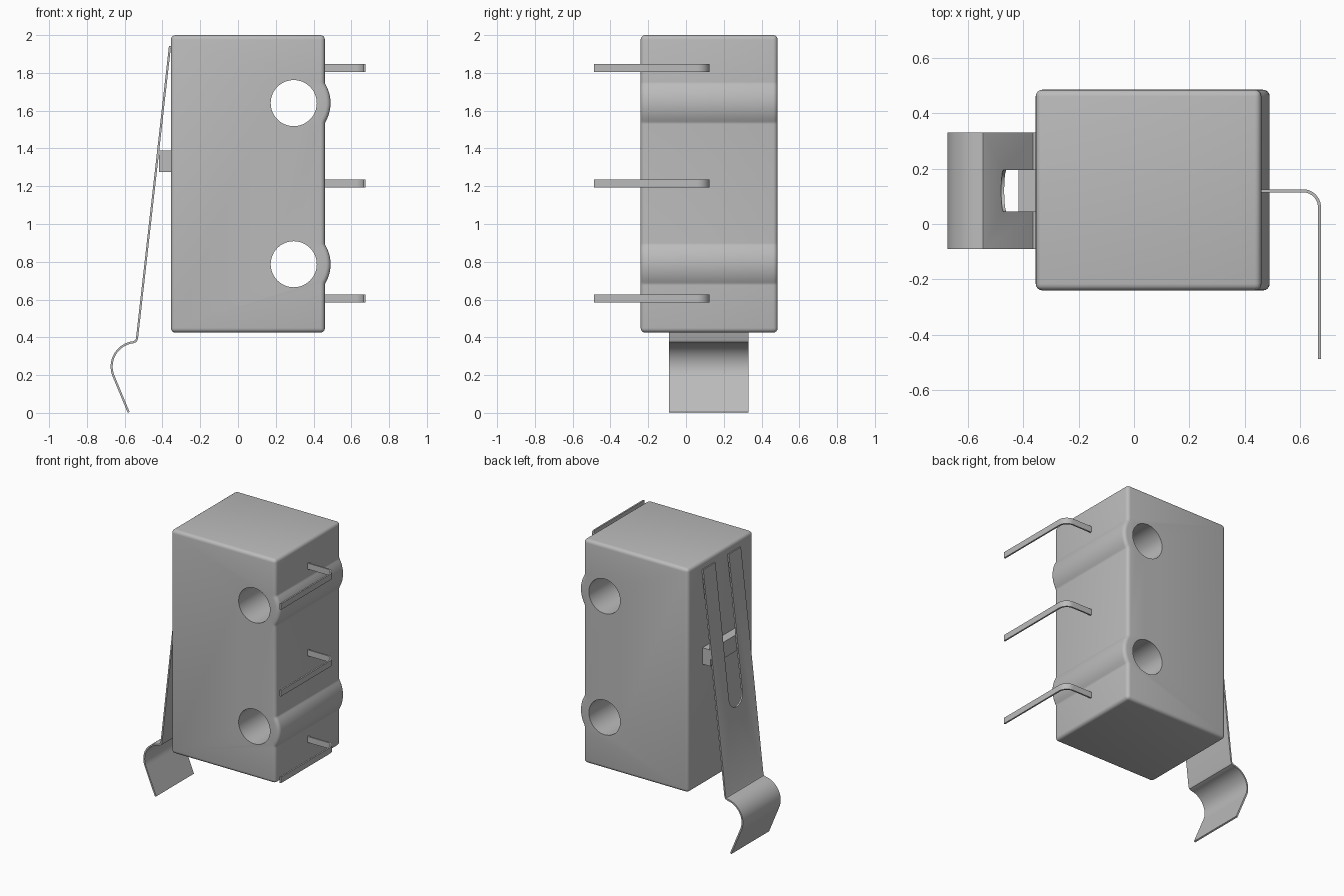
import bpy, bmesh, math
from mathutils import Vector

if "Cube" in bpy.data.objects:
    bpy.data.objects.remove(bpy.data.objects["Cube"], do_unlink=True)

grey = bpy.data.materials.new("light grey")
grey.use_nodes = True
grey.diffuse_color = (0.5, 0.5, 0.5, 1)
grey.node_tree.nodes["Principled BSDF"].inputs["Base Color"].default_value = grey.diffuse_color

MID_Y = 0.12
HOLE_X, HOLE_R, HOLE_ZS = 0.295, 0.122, (0.787, 1.64)


def arc(cx, cy, r, start, end, n):
    """Points on an arc, angles in degrees."""
    angles = [math.radians(start + (end - start) * i / n) for i in range(n + 1)]
    return [(cx + r * math.cos(a), cy + r * math.sin(a)) for a in angles]


def prism(name, outline, place, low, high):
    """Extrude a 2D outline from low to high; place maps (u, v, w) to 3D."""
    bm = bmesh.new()
    rings = [[bm.verts.new(place(u, v, w)) for u, v in outline] for w in (low, high)]
    for ring in rings:
        bm.faces.new(ring)
    n = len(outline)
    for i in range(n):
        j = (i + 1) % n
        bm.faces.new((rings[0][i], rings[0][j], rings[1][j], rings[1][i]))
    bmesh.ops.recalc_face_normals(bm, faces=bm.faces)
    mesh = bpy.data.meshes.new(name)
    bm.to_mesh(mesh)
    bm.free()
    ob = bpy.data.objects.new(name, mesh)
    bpy.context.collection.objects.link(ob)
    mesh.materials.append(grey)
    return ob


def strip(path, thickness):
    """Closed outline of a thin sheet that follows a centre line."""
    pts = [Vector(p) for p in path]
    sides = ([], [])
    for i, p in enumerate(pts):
        a = (p - pts[i - 1]).normalized() if i else None
        b = (pts[i + 1] - p).normalized() if i < len(pts) - 1 else None
        a, b = a or b, b or a
        t = (a + b).normalized()
        offset = Vector((-t.y, t.x)) * thickness / 2 / max(t.dot(a), 0.5)
        sides[0].append(tuple(p + offset))
        sides[1].append(tuple(p - offset))
    return sides[0] + sides[1][::-1]


def select(ob):
    bpy.ops.object.select_all(action='DESELECT')
    ob.select_set(True)
    bpy.context.view_layer.objects.active = ob


def smooth(ob, degrees=35):
    select(ob)
    bpy.ops.object.shade_smooth_by_angle(angle=math.radians(degrees))


def cut(ob, cutter):
    mod = ob.modifiers.new("cut", 'BOOLEAN')
    mod.operation, mod.solver, mod.object = 'DIFFERENCE', 'EXACT', cutter
    select(ob)
    bpy.ops.object.modifier_apply(modifier=mod.name)
    bpy.data.objects.remove(cutter, do_unlink=True)


def along_y(u, v, w):
    return (u, w, v)


def along_x(u, v, w):
    return (w, u, v)


def along_z(u, v, w):
    return (u, v, w)


# Body: box profile with a filleted bulge beside each mounting hole
LEFT, RIGHT, BOTTOM, TOP = -0.355, 0.46, 0.425, 2.0
BULGE_R, FILLET = 0.195, 0.03
reach = RIGHT + FILLET - HOLE_X
rise = math.sqrt((BULGE_R + FILLET) ** 2 - reach ** 2)
slope = math.degrees(math.atan2(rise, reach))
profile = [(LEFT, TOP), (LEFT, BOTTOM), (RIGHT, BOTTOM)]
for z in HOLE_ZS:
    profile += arc(RIGHT + FILLET, z - rise, FILLET, 180, 180 - slope, 5)
    profile += arc(HOLE_X, z, BULGE_R, -slope, slope, 14)[1:-1]
    profile += arc(RIGHT + FILLET, z + rise, FILLET, 180 + slope, 180, 5)
profile.append((RIGHT, TOP))
body = prism("switch_body", profile, along_y, -0.24, 0.485)
bevel = body.modifiers.new("rounded edges", 'BEVEL')
bevel.width, bevel.segments = 0.024, 4
bevel.limit_method, bevel.angle_limit = 'ANGLE', math.radians(40)
bevel.use_clamp_overlap = False
select(body)
bpy.ops.object.modifier_apply(modifier=bevel.name)

# Mounting holes
for z in HOLE_ZS:
    circle = arc(HOLE_X, z, HOLE_R, 0, 360, 48)[:-1]
    cut(body, prism("hole_cutter", circle, along_y, -1, 1))
smooth(body)

# Push button under the lever
prism("push_button", [(-0.418, 1.275), (-0.3, 1.275), (-0.3, 1.39), (-0.418, 1.39)],
      along_y, MID_Y - 0.205, MID_Y + 0.205)

# Spring lever with a curled tip, split by a slot open at the top
lever_path = [(-0.36, 1.943), (-0.535, 0.392), (-0.541, 0.38)]
lever_path += arc(-0.539, 0.245, 0.13, 97, 205, 20) + [(-0.579, 0.003)]
lever = prism("spring_lever", strip(lever_path, 0.011), along_y, MID_Y - 0.21, MID_Y + 0.21)
slot = arc(MID_Y, 1.005, 0.075, 180, 360, 20) + [(MID_Y + 0.075, 2.2), (MID_Y - 0.075, 2.2)]
cut(lever, prism("slot_cutter", slot, along_x, -1, 0.2))
smooth(lever)

# Three bent terminal pins
pin_path = [(0.44, MID_Y)] + arc(0.61, 0.06, 0.06, 90, 0, 10) + [(0.67, -0.487)]
for label, z in (("lower", 0.605), ("middle", 1.215), ("upper", 1.825)):
    smooth(prism(label + "_terminal", strip(pin_path, 0.011), along_z, z - 0.021, z + 0.021))
